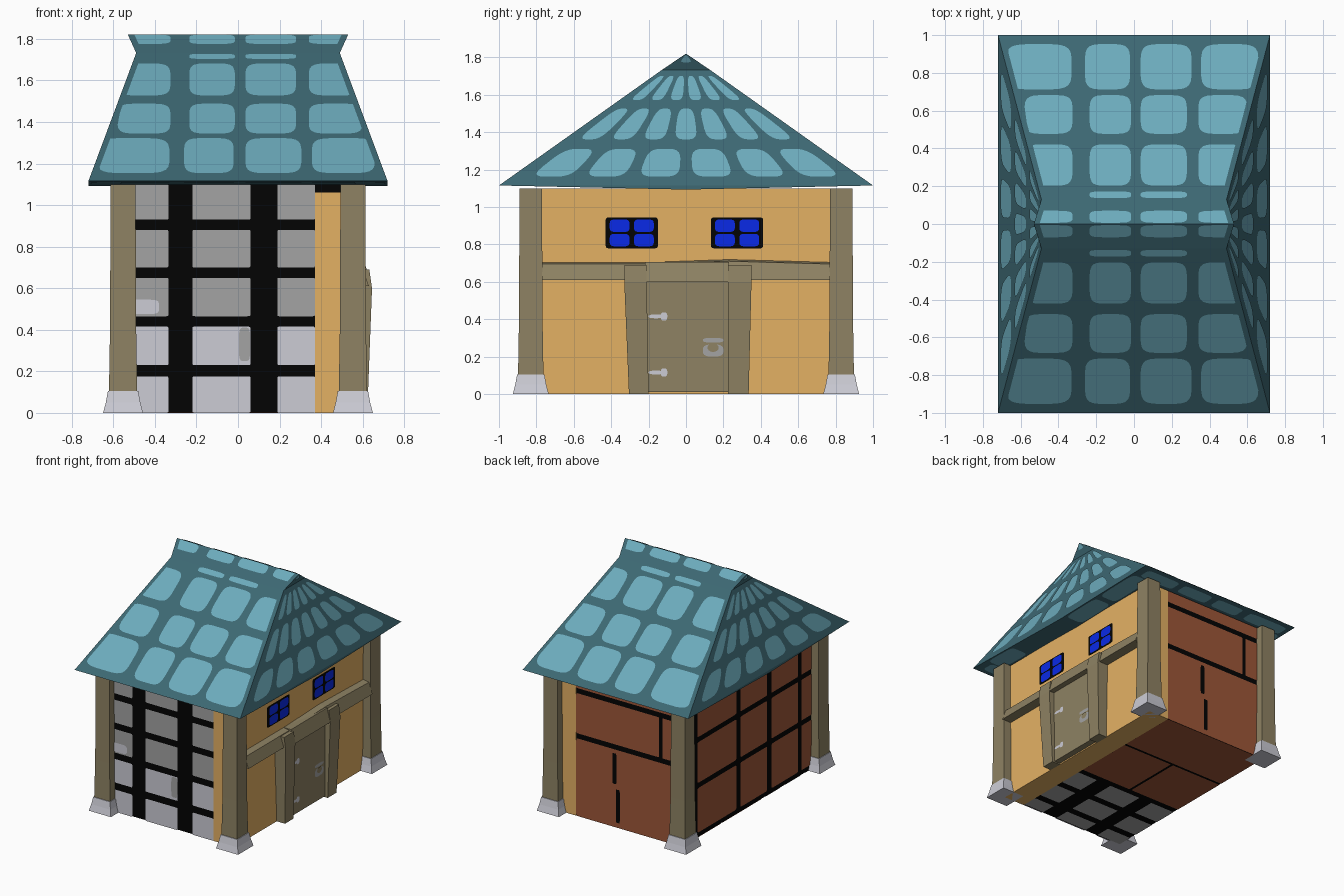
import bpy, bmesh, math
from mathutils import Vector

if "Cube" in bpy.data.objects:
    bpy.data.objects.remove(bpy.data.objects["Cube"])


def material(name, r, g, b):
    lin = lambda c: (c / 255 / 12.92) if c < 10 else ((c / 255 + 0.055) / 1.055) ** 2.4
    m = bpy.data.materials.new(name)
    m.diffuse_color = (lin(r), lin(g), lin(b), 1)
    m.use_nodes = True
    m.node_tree.nodes["Principled BSDF"].inputs["Base Color"].default_value = m.diffuse_color
    return m


TEAL = material("dark teal", 61, 104, 115)
TILE = material("light teal", 108, 171, 188)
PLASTER = material("orange plaster", 228, 177, 100)
WOOD = material("brown wood", 142, 130, 99)
STONE = material("pale stone", 204, 204, 213)
GREY = material("mid grey", 163, 163, 163)
BRICK = material("red brick", 157, 86, 56)
BLACK = material("black", 3, 3, 3)
BLUE = material("window blue", 10, 42, 232)


def build(name, verts, faces, mat, fix=True):
    me = bpy.data.meshes.new(name)
    me.from_pydata([tuple(v) for v in verts], [], faces)
    if fix:
        bm = bmesh.new()
        bm.from_mesh(me)
        bmesh.ops.recalc_face_normals(bm, faces=bm.faces)
        bm.to_mesh(me)
        bm.free()
    me.materials.append(mat)
    ob = bpy.data.objects.new(name, me)
    bpy.context.collection.objects.link(ob)
    return ob


def loft(name, rings, mat):
    """Closed solid through rings of equal point count."""
    n = len(rings[0])
    verts = [p for r in rings for p in r]
    faces = [tuple(range(n)), tuple(range(len(verts) - n, len(verts)))]
    for k in range(len(rings) - 1):
        for i in range(n):
            j = (i + 1) % n
            faces.append((k * n + i, k * n + j, k * n + n + j, k * n + n + i))
    return build(name, verts, faces, mat)


def rect(x0, x1, y0, y1, z):
    return [(x0, y0, z), (x1, y0, z), (x1, y1, z), (x0, y1, z)]


def box(name, x0, x1, y0, y1, z0, z1, mat):
    return loft(name, [rect(x0, x1, y0, y1, z0), rect(x0, x1, y0, y1, z1)], mat)


def plates(name, cells, place, out, mat, power=12, lift=0.004):
    """Rounded flat patches (u0,u1,v0,v1) mapped by place(u,v), lifted along out."""
    out = Vector(out).normalized()
    n = 24
    soft = lambda a: math.copysign(abs(a) ** (2 / power), a)
    verts, faces = [], []
    for u0, u1, v0, v1 in cells:
        ring = []
        for i in range(n):
            t = 2 * math.pi * (i + 0.5) / n
            p = place((u0 + u1) / 2 + soft(math.cos(t)) * (u1 - u0) / 2,
                      (v0 + v1) / 2 + soft(math.sin(t)) * (v1 - v0) / 2)
            ring.append(Vector(p) + out * lift)
        area = sum((ring[i].cross(ring[(i + 1) % n]) for i in range(n)), Vector())
        if area.dot(out) < 0:
            ring.reverse()
        faces.append(tuple(range(len(verts), len(verts) + n)))
        verts += ring
    return build(name, verts, faces, mat, fix=False)


# ---- wall core and plastered right part
WX, WY, WZ, SPLIT = 0.55, 0.83, 1.10, 0.37
box("brick_core", -WX, SPLIT, -WY, WY, 0.003, WZ, BLACK)
box("plaster_wall", SPLIT, WX, -WY - 0.004, WY + 0.004, 0, WZ, PLASTER)

# ---- front wall: grey blocks between black bars
cols = [(-0.55, -0.335), (-0.22, 0.06), (0.19, 0.37)]
rows = [(0, .175), (.23, .415), (.465, .65), (.70, .88), (.93, 1.10)]
front = lambda u, v: (u, -WY, v)
plates("front_lower_blocks", [c + r for c in cols for r in rows[:2]], front, (0, -1, 0), STONE, 40)
plates("front_upper_blocks", [c + r for c in cols for r in rows[2:]], front, (0, -1, 0), GREY, 40)
plates("front_light_patch", [(-.55, -.38, .475, .545)], front, (0, -1, 0), STONE, 5, 0.006)
plates("front_shade_patch", [(.005, .058, .25, .41)], front, (0, -1, 0), GREY, 5, 0.006)
plates("front_dark_cap", [(SPLIT, .5, 1.06, 1.10)], front, (0, -1, 0), BLACK, 60, 0.008)

# ---- back and left walls: bricks over black mortar
back = lambda u, v: (u, WY, v)
plates("back_bricks", [(-.55, .37, 1.005, 1.10), (-.35, .37, .65, .965), (-.55, -.38, .65, .965),
                       (-.55, .37, 0, .61)], back, (0, 1, 0), BRICK, 80)
plates("back_joints", [(.02, .055, .34, .58), (-.01, .025, .04, .30)], back, (0, 1, 0), BLACK, 12, 0.006)
lcols = [(-.80, -.64), (-.60, -.27), (-.215, .115), (.165, .65)]
lrows = [(.04, .39), (.43, .75), (.79, 1.02)]
plates("left_bricks", [c + r for c in lcols for r in lrows],
       lambda u, v: (-WX, u, v), (-1, 0, 0), BRICK, 30)

# ---- underside
floor = lambda u, v: (u, v, 0.003)
plates("floor_bricks", [(-.55, .37, .35, .83), (-.55, -.1, -.15, .33), (-.08, .37, -.15, .33)],
       floor, (0, 0, -1), BRICK, 80, 0.003)
plates("floor_blocks", [c + r for c in cols for r in [(-.82, -.70), (-.64, -.45), (-.39, -.2)]],
       floor, (0, 0, -1), GREY, 40, 0.003)

# ---- corner posts with flared stone feet
for sx, side in ((-1, "left"), (1, "right")):
    for sy, end in ((-1, "front"), (1, "back")):
        sq = lambda h, z: rect(sx * .553 - h, sx * .553 + h, sy * .83 - h, sy * .83 + h, z)
        loft(f"{end}_{side}_post", [sq(.068, .1), sq(.063, .4), sq(.06, 1.10)], WOOD)
        loft(f"{end}_{side}_foot", [sq(.096, 0), sq(.083, .05), sq(.073, .105)], STONE)

# ---- roof: hipped skirt rising to a flared ridge, underside sagging to the middle
EX, EZ, NX, NY, NZ, RX, RZ = .72, 1.115, .49, .13, 1.732, .53, 1.82
SAG = 1.093
rv = rect(-EX, EX, -1, 1, EZ) + rect(-NX, NX, -NY, NY, NZ) \
    + [(-RX, 0, RZ), (RX, 0, RZ), (-EX, 0, SAG), (EX, 0, SAG)]
rf = [(i, (i + 1) % 4, 4 + (i + 1) % 4, 4 + i) for i in range(4)]
rf += [(4, 5, 9, 8), (6, 7, 8, 9), (5, 6, 9), (7, 4, 8)]
rf += [(0, 1, 11, 10), (10, 11, 2, 3), (1, 2, 11), (3, 0, 10)]
build("roof", rv, rf, TEAL)


def half_width(z):
    if z < NZ:
        return EX + (NX - EX) * (z - EZ) / (NZ - EZ)
    return NX + (RX - NX) * (z - NZ) / (RZ - NZ)


# ---- light tiles on the long slopes (u = x, v = distance from ridge)
spans = [(-.68, -.33), (-.26, -.02), (.035, .305), (.355, .66)]
upper = [(-.58, -.325), (-.235, -.015), (.035, .28), (.34, .6)]
slope_tiles = [s + (.71, .95) for s in spans] + [s + (.475, .68) for s in upper] \
    + [s + (.2, .42) for s in upper] + [s + (.004, .068) for s in upper] \
    + [s + (.135, .17) for s in upper[1:3]]
for sy, end in ((-1, "front"), (1, "back")):
    def slope(u, v):
        z = RZ - (RZ - EZ) * v
        w = half_width(z) - .03
        return (max(-w, min(w, u)), sy * v, z)
    plates(f"{end}_roof_tiles", slope_tiles, slope, (0, sy * .7, 1), TILE, 4.5)

# ---- light tiles fanning up the hipped ends (u = share of width, v = height)
hip_tiles = []
for n, reach, z0, z1, fill in ((6, .93, 1.16, 1.31, .76), (7, .93, 1.36, 1.525, .72),
                               (6, .9, 1.57, 1.70, .68)):
    p = 2 * reach / n
    hip_tiles += [(-reach + p * (i + .5 - fill / 2), -reach + p * (i + .5 + fill / 2), z0, z1)
                  for i in range(n)]
for sx, side in ((-1, "left"), (1, "right")):
    hip = lambda u, v: (sx * half_width(v), u * (RZ - v) / (RZ - EZ), v)
    plates(f"{side}_hip_tiles", hip_tiles, hip, (sx * .62, 0, .23), TILE, 3.5)
    plates(f"{side}_gable_tile", [(-.5, .5, 1.775, 1.812)], hip, (sx * .09, 0, -.04), TILE, 4)

# ---- light tiles showing under the eaves
eave = lambda u, v: (u, v, SAG + (EZ - SAG) * abs(v))
plates("eave_tiles", [s + v for s in spans for v in ((.85, .96), (-.96, -.85))]
       + [x + v for x in ((-.71, -.56), (.56, .71)) for v in ((-.84, -.56), (.06, .4), (.45, .84))],
       eave, (0, 0, -1), TILE, 6, 0.003)

# ---- windows on the right wall
right = lambda u, v: (WX, u, v)
plates("window_frames", [(c - .14, c + .14, .778, .945) for c in (-.29, .273)],
       right, (1, 0, 0), BLACK, 16)
plates("window_panes", [(c + dy - .053, c + dy + .053, z - .034, z + .034)
                        for c in (-.29, .273) for dy in (-.065, .065) for z in (.823, .9)],
       right, (1, 0, 0), BLUE, 4.5, 0.008)

# ---- timber beam, rising slightly above the door
beam = []
for y, dz in ((-.77, 0), (-.2, 0), (.23, .015), (.77, 0)):
    beam.append([(.545, y, .705 + dz), (.60, y, .695 + dz), (.63, y, .61), (.545, y, .61)])
loft("beam", beam, WOOD)

# ---- door with leaning posts
for name, b0, b1, t0, t1 in (("door_left_post", -.305, -.2, -.33, -.21),
                             ("door_right_post", .225, .335, .225, .35)):
    loft(name, [rect(.545, .622, b0, b1, 0), rect(.545, .645, t0, t1, .6),
                rect(.545, .632, t0, t1, .69)], WOOD)
loft("door_lintel", [rect(.545, .645, -.22, .23, .6), rect(.545, .615, -.22, .23, .705)], WOOD)
box("door", .545, .6, -.21, .23, .01, .61, WOOD)

# ---- door ironwork
iron = lambda u, v: (.6, u, v)
plates("door_hinges", [(-.2, -.12, z - .01, z + .01) for z in (.415, .115)]
       + [(-.135, -.10, z - .022, z + .022) for z in (.415, .115)], iron, (1, 0, 0), STONE, 3)
plates("door_ring_plate", [(.09, .2, .275, .3), (.09, .2, .2, .265)], iron, (1, 0, 0), GREY, 3)
plates("door_ring_hole", [(.115, .175, .225, .27)], iron, (1, 0, 0), WOOD, 2, 0.007)
